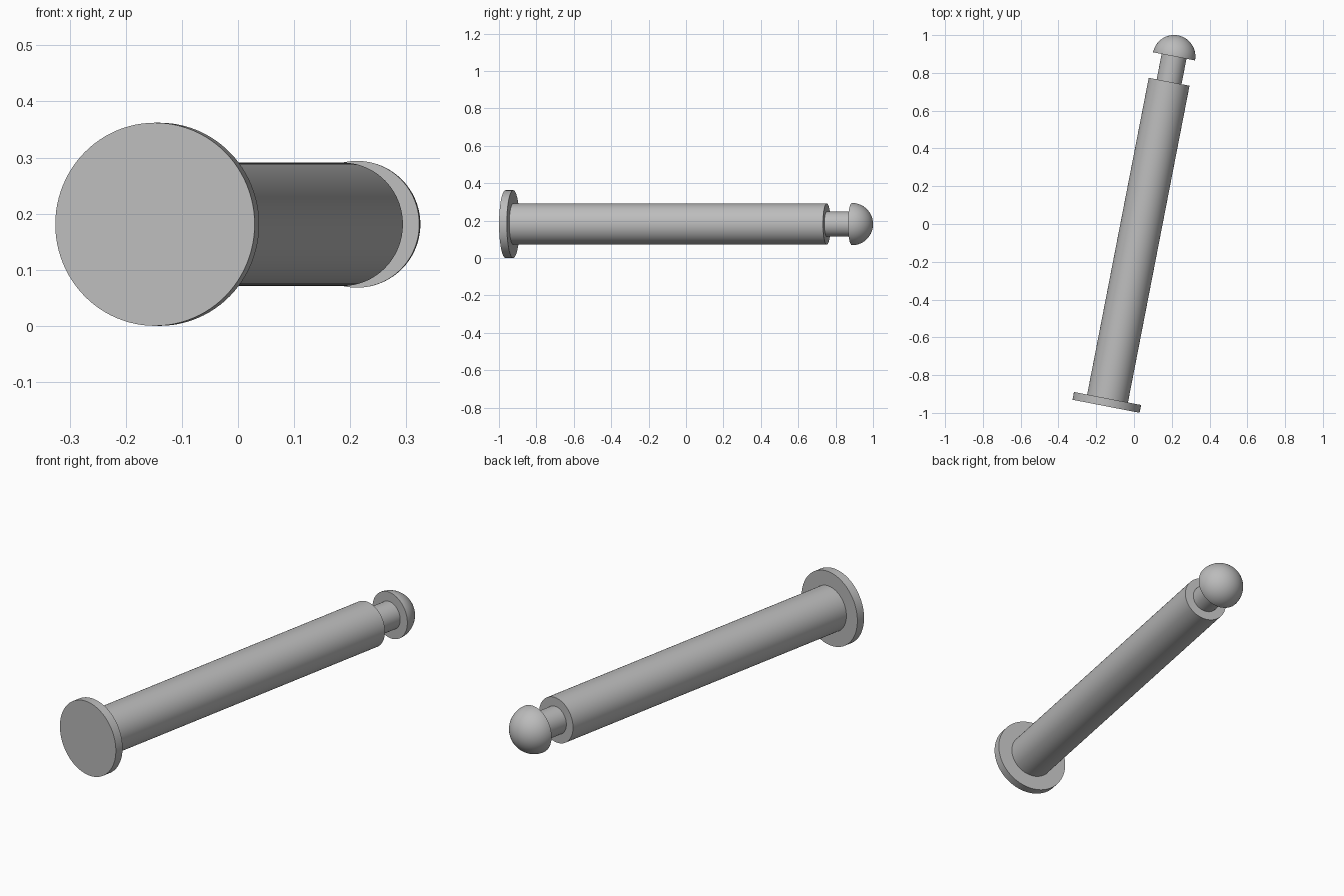
import bpy, bmesh, math
from mathutils import Matrix, Vector

if "Cube" in bpy.data.objects:
    bpy.data.objects.remove(bpy.data.objects["Cube"], do_unlink=True)

SEGMENTS = 96
HEAD_R, SHAFT_R, NECK_R, DOME_R = 0.181, 0.11, 0.067, 0.113
HEAD_T, SHAFT_END, DOME_BASE = 0.042, 1.75, 1.887

# One plain grey for the whole pin
grey = bpy.data.materials.new("light grey")
grey.use_nodes = True
colour = (0.5, 0.5, 0.5, 1)
grey.diffuse_color = colour
grey.node_tree.nodes["Principled BSDF"].inputs["Base Color"].default_value = colour

# The pin's axis runs front to back, swung towards +x
start = Vector((-0.148, -0.965, HEAD_R))
end = Vector((0.212, 0.887, HEAD_R))
place = Matrix.Translation(start) @ (end - start).to_track_quat("Z", "Y").to_matrix().to_4x4()

# Profile as (radius, distance along axis): head, shaft, neck, dome
profile = [(0, 0), (HEAD_R, 0), (HEAD_R, HEAD_T), (SHAFT_R, HEAD_T),
           (SHAFT_R, SHAFT_END), (NECK_R, SHAFT_END), (NECK_R, DOME_BASE)]
STEPS = 24
for i in range(STEPS + 1):
    a = math.pi / 2 * i / STEPS
    profile.append((DOME_R * math.cos(a), DOME_BASE + DOME_R * math.sin(a)))

# Spin the profile into one closed solid
bm = bmesh.new()
verts = [bm.verts.new((r, 0, z)) for r, z in profile]
edges = [bm.edges.new(pair) for pair in zip(verts, verts[1:])]
bmesh.ops.spin(bm, geom=verts + edges, cent=(0, 0, 0), axis=(0, 0, 1),
               angle=math.tau, steps=SEGMENTS, use_duplicate=False)
bmesh.ops.remove_doubles(bm, verts=bm.verts, dist=0.0001)
bmesh.ops.recalc_face_normals(bm, faces=bm.faces)
mesh = bpy.data.meshes.new("locking_pin")
bm.to_mesh(mesh)
bm.free()
mesh.materials.append(grey)

pin = bpy.data.objects.new("locking_pin", mesh)
bpy.context.collection.objects.link(pin)
pin.matrix_world = place

# Smooth round surfaces, crisp rims
bpy.ops.object.select_all(action="DESELECT")
pin.select_set(True)
bpy.context.view_layer.objects.active = pin
bpy.ops.object.shade_smooth_by_angle(angle=math.radians(30))
